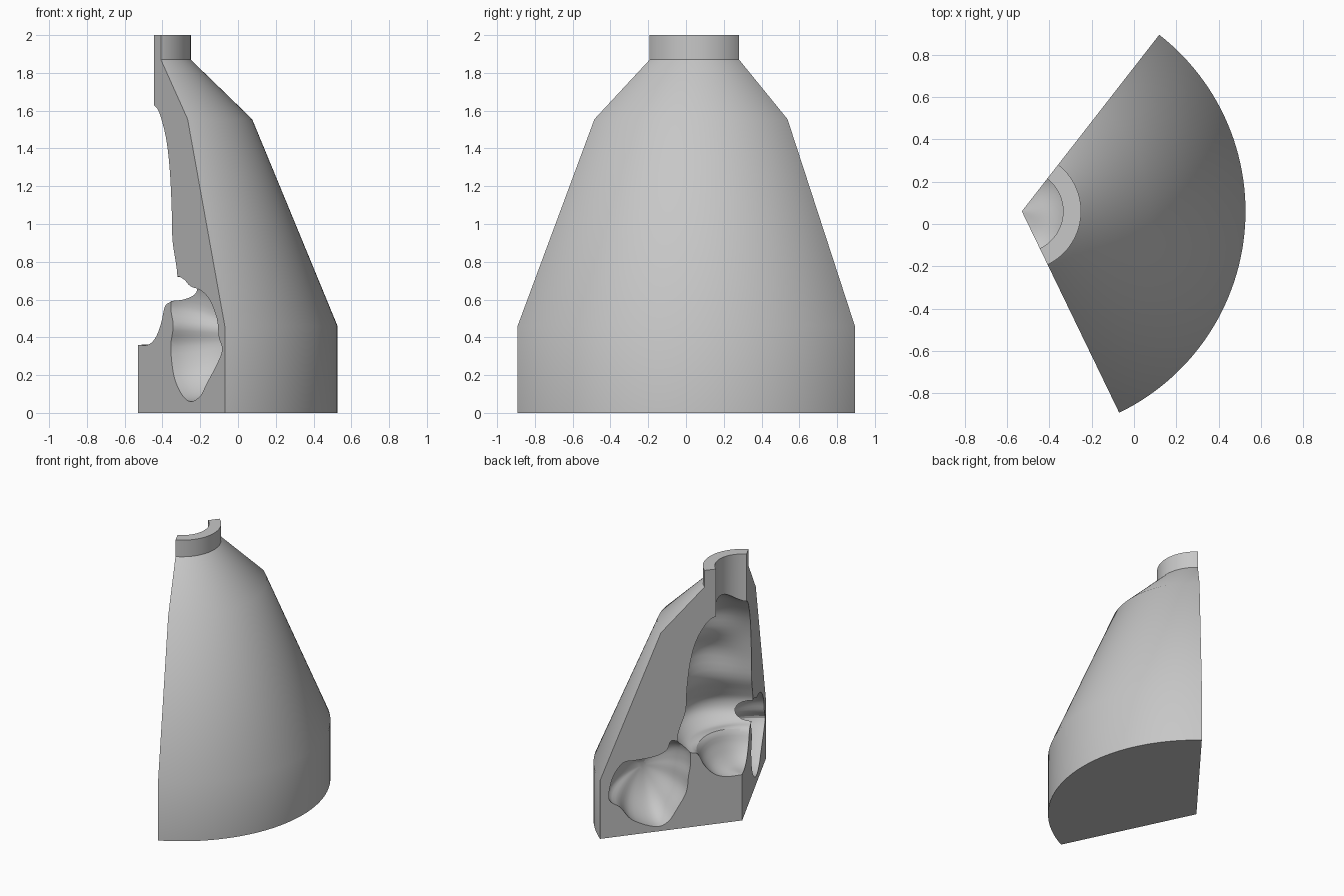
import bpy, bmesh, math
from mathutils import Vector

cube = bpy.data.objects.get("Cube")
if cube:
    bpy.data.objects.remove(cube, do_unlink=True)

AXIS = Vector((-0.53, 0.06, 0))
FRONT, BACK = math.radians(-64.2), math.radians(52.1)
STEPS = 56

grey = bpy.data.materials.new("plain grey")
grey.use_nodes = True
COLOUR = (0.57, 0.57, 0.57, 1)
grey.diffuse_color = COLOUR
grey.node_tree.nodes["Principled BSDF"].inputs["Base Color"].default_value = COLOUR


def smooth_path(pts, closed=False, cuts=4):
    """Catmull-Rom curve through (radius, height) points."""
    n = len(pts)
    get = lambda i: Vector(pts[i % n] if closed else pts[max(0, min(n - 1, i))])
    out = []
    for i in range(n if closed else n - 1):
        a, b, c, d = (get(i + k) for k in (-1, 0, 1, 2))
        for s in range(cuts):
            t = s / cuts
            out.append(0.5 * (2 * b + (c - a) * t + (2 * a - 5 * b + 4 * c - d) * t ** 2
                              + (3 * b - a - 3 * c + d) * t ** 3))
    if not closed:
        out.append(get(n - 1))
    return out


def make_object(name, bm):
    bmesh.ops.remove_doubles(bm, verts=bm.verts, dist=1e-5)
    bmesh.ops.recalc_face_normals(bm, faces=bm.faces)
    mesh = bpy.data.meshes.new(name)
    bm.to_mesh(mesh)
    bm.free()
    mesh.materials.append(grey)
    obj = bpy.data.objects.new(name, mesh)
    bpy.context.collection.objects.link(obj)
    return obj


def loft(name, rings):
    """Skin equal closed rings of points and cap both ends."""
    bm = bmesh.new()
    rows = [[bm.verts.new(p) for p in ring] for ring in rings]
    n = len(rows[0])
    for a, b in zip(rows, rows[1:]):
        for i in range(n):
            j = (i + 1) % n
            bm.faces.new((a[i], a[j], b[j], b[i]))
    bm.faces.new(rows[0])
    bm.faces.new(rows[-1][::-1])
    return make_object(name, bm)


# Wedge section: outer shell and neck bore, then a cavity that bulges midway between the cuts
outer = [Vector(p) for p in ((0, 0), (1.057, 0), (1.057, 0.46), (0.605, 1.555), (0.28, 1.87),
                             (0.28, 2), (0.195, 2))]
cavity_at_cut = smooth_path([(0.195, 1.63), (0.26, 1.59), (0.34, 1.46), (0.385, 1.3), (0.41, 1.1),
                             (0.42, 0.92), (0.46, 0.8), (0.48, 0.72), (0.46, 0.64), (0.4, 0.59),
                             (0.33, 0.565), (0.28, 0.47), (0.21, 0.395), (0.12, 0.36), (0, 0.36)])
cavity_midway = smooth_path([(0.195, 1.71), (0.3, 1.65), (0.4, 1.5), (0.4, 1.34), (0.48, 1.18),
                             (0.44, 0.97), (0.5, 0.83), (0.55, 0.73), (0.53, 0.64), (0.42, 0.57),
                             (0.31, 0.585), (0.26, 0.5), (0.2, 0.42), (0.12, 0.37), (0, 0.36)])


def sweep(t):
    angle = FRONT + (BACK - FRONT) * t
    blend = math.sin(math.pi * t) ** 2
    section = outer + [a.lerp(b, blend) for a, b in zip(cavity_at_cut, cavity_midway)]
    return [AXIS + Vector((p.x * math.cos(angle), p.x * math.sin(angle), p.y)) for p in section]


wedge = loft("mould_wedge", [sweep(i / STEPS) for i in range(STEPS + 1)])


# Rounded pits sunk into the two cut faces
def pit(name, outline, angle, inward, depth):
    path = smooth_path(outline, closed=True)
    centre = sum(path, Vector((0, 0))) / len(path)
    along = Vector((math.cos(angle), math.sin(angle), 0))
    into = Vector((-math.sin(angle), math.cos(angle), 0)) * inward
    layers = [(-0.05, 1)]
    for k in range(13):
        turn = math.radians(7 * k)
        layers.append((depth * math.sin(turn), math.cos(turn)))
    rings = []
    for d, s in layers:
        flat = [centre + (p - centre) * s for p in path]
        rings.append([AXIS + along * p.x + into * d + Vector((0, 0, p.y)) for p in flat])
    cutter = loft(name, rings)
    cutter.hide_render = True
    return cutter


front_outline = [(0.55, 0.71), (0.64, 0.67), (0.76, 0.65), (0.87, 0.6), (0.96, 0.5), (0.985, 0.4),
                 (1.025, 0.33), (0.94, 0.24), (0.83, 0.15), (0.76, 0.09), (0.64, 0.06),
                 (0.53, 0.1), (0.436, 0.2), (0.4, 0.35), (0.43, 0.46), (0.4, 0.57), (0.46, 0.71)]
back_outline = [(0.52, 0.7), (0.56, 0.63), (0.65, 0.59), (0.8, 0.58), (0.89, 0.57), (0.966, 0.46),
                (0.99, 0.3), (0.906, 0.226), (0.817, 0.115), (0.646, 0.04), (0.55, 0.067),
                (0.48, 0.166), (0.416, 0.28), (0.4, 0.4), (0.385, 0.5), (0.4, 0.62)]
cutters = [pit("front_pit_cutter", front_outline, FRONT, 1, 0.3),
           pit("back_pit_cutter", back_outline, BACK, -1, 0.3)]

bpy.ops.object.select_all(action="DESELECT")
bpy.context.view_layer.objects.active = wedge
wedge.select_set(True)
for cutter in cutters:
    mod = wedge.modifiers.new("pit", "BOOLEAN")
    mod.operation, mod.solver, mod.object = "DIFFERENCE", "EXACT", cutter
    bpy.ops.object.modifier_apply(modifier=mod.name)
for cutter in cutters:
    bpy.data.objects.remove(cutter, do_unlink=True)
bpy.ops.object.shade_smooth_by_angle(angle=math.radians(24))
